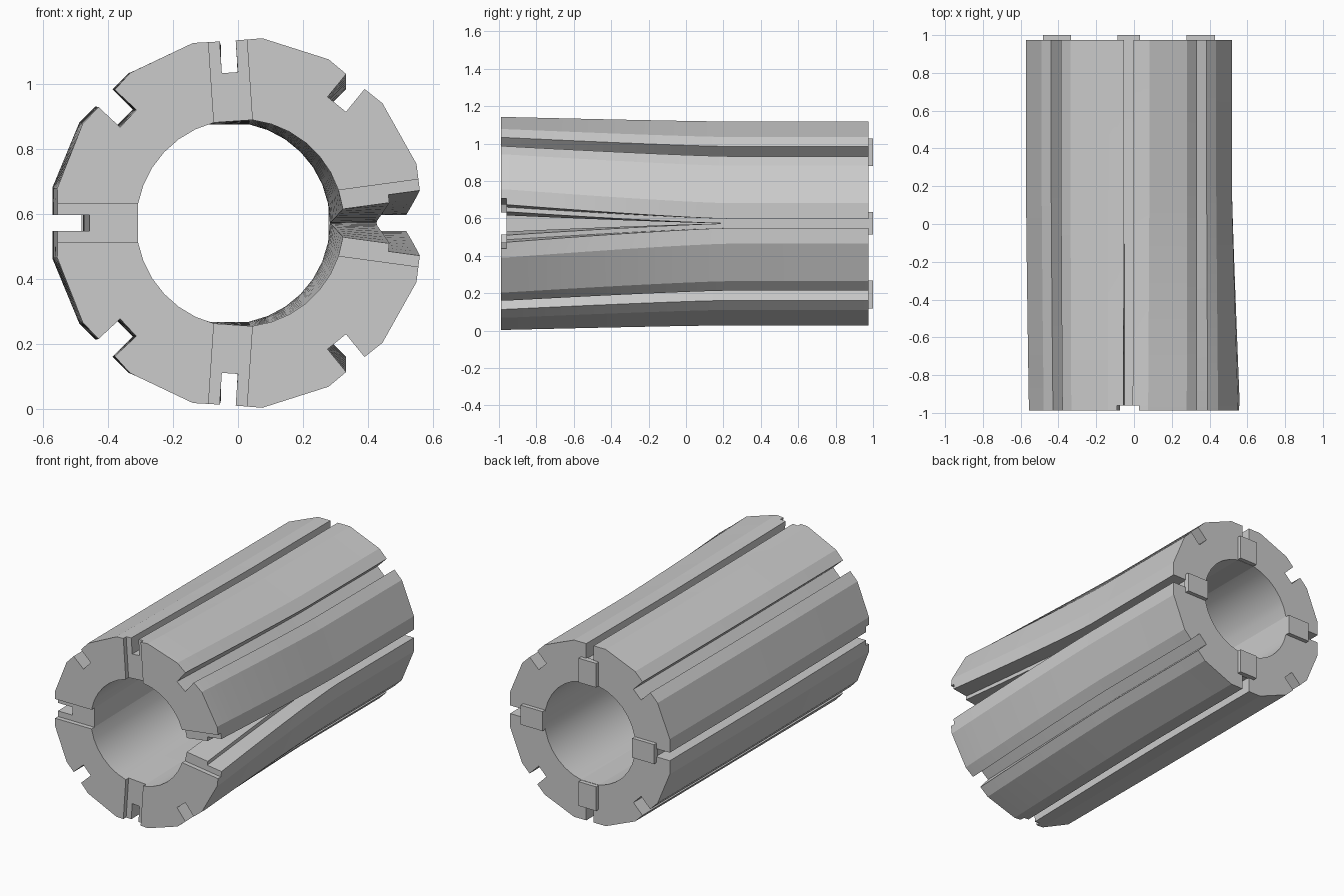
import bpy, bmesh
from math import sin, cos, atan2, asin, hypot, radians, pi
from mathutils import Matrix

if "Cube" in bpy.data.objects:
    bpy.data.objects.remove(bpy.data.objects["Cube"])

CX, CZ = -0.027, 0.573
FLAT, BORE = 0.545, 0.31             # outer flat distance, bore radius
SLOT, FLOOR = 0.025, 0.45            # axis slot half width, floor distance
DIAG, DFLOOR = 0.037, 0.457          # diagonal slot
KEY = 0.06                           # half width of end keys / key recesses
FRONT, RECESS, BACK = -0.988, -0.96, 0.975


def rot(p, a):
    return (p[0] * cos(a) - p[1] * sin(a), p[0] * sin(a) + p[1] * cos(a))


# One quarter of the section: outer run from key edge to key edge, and bore run
V = FLAT / cos(radians(11.25))
half = [(FLAT, KEY), (V * cos(radians(11.25)), V * sin(radians(11.25))),
        (V * cos(radians(33.75)), V * sin(radians(33.75)))]
half += [rot((FLAT, -DIAG), pi / 4), rot((DFLOOR, -DIAG), pi / 4)]
outer_quarter = half + [(b, a) for a, b in reversed(half)]
ka = asin(KEY / BORE)
bore_angles = [ka] + [radians(11.25 * i) for i in range(2, 7)] + [pi / 2 - ka]
bore_quarter = [(BORE * cos(a), BORE * sin(a)) for a in bore_angles]

# Full C-shaped section, slit at angle 0; each point is (radius, angle)
loop = []


def add(p, quad):
    x, y = p
    loop.append((hypot(x, y), atan2(y, x) + quad * pi / 2))
    return len(loop) - 1


outs, ins, mids = [], {}, {}
first = [add((FLOOR, 0), 0), add((FLOOR, SLOT), 0), add((FLAT, SLOT), 0)]
for q in range(4):
    outs.append([add(p, q) for p in outer_quarter])
    side = [(FLAT, -SLOT), (FLOOR, -SLOT)]
    if q < 3:
        side += [(FLOOR, SLOT), (FLAT, SLOT)]
    else:
        side += [(FLOOR, 0), (BORE, 0)]
    mids[q] = [add(p, q + 1) for p in side]
for q in reversed(range(4)):
    ins[q] = [add(p, q) for p in reversed(bore_quarter)]
last = add((BORE, 0), 0)


# The sleeve spreads open toward the front, hinging at the -x side
def place(r, a, y):
    t = max(0.0, (0.22 - y) / 1.2) ** 1.25
    a = pi + (a - pi) / (1 + 0.046 * t)
    r *= 1 + 0.032 * t
    return (CX + 0.034 * t + r * cos(a), y, CZ + r * sin(a))


def finish(bm, name):
    bmesh.ops.recalc_face_normals(bm, faces=bm.faces[:])
    me = bpy.data.meshes.new(name)
    bm.to_mesh(me)
    bm.free()
    ob = bpy.data.objects.new(name, me)
    bpy.context.collection.objects.link(ob)
    return ob


# Slotted sleeve: loft the section along y
bm = bmesh.new()
stations = [RECESS, -0.8, -0.65, -0.5, -0.35, -0.2, -0.08, 0.02, 0.12, 0.22, BACK]
rings = [[bm.verts.new(place(r, a, y)) for r, a in loop] for y in stations]
n = len(loop)
for A, B in zip(rings, rings[1:]):
    for i in range(n):
        j = (i + 1) % n
        bm.faces.new((A[i], A[j], B[j], B[i]))


def cap(ring):
    pads = []
    for q in range(4):
        pads.append(bm.faces.new([ring[i] for i in outs[q] + ins[q]]))
        if q < 3:
            idx = [outs[q][-1]] + mids[q] + [outs[q + 1][0], ins[q + 1][-1], ins[q][0]]
        else:
            idx = [outs[q][-1]] + mids[q] + [ins[q][0]]
        bm.faces.new([ring[i] for i in idx])
    bm.faces.new([ring[i] for i in first + [outs[0][0], ins[0][-1], last]])
    return pads


cap(rings[-1])
# Raised front pads leave the four radial key recesses between them
for f in bmesh.ops.extrude_discrete_faces(bm, faces=cap(rings[0]))['faces']:
    for v in f.verts:
        v.co.y = FRONT
sleeve = finish(bm, "slotted_sleeve")
bpy.context.view_layer.objects.active = sleeve
sleeve.select_set(True)
bpy.ops.object.shade_smooth_by_angle(angle=radians(15))
sleeve.select_set(False)

# Four keys standing on the back end
for k in range(4):
    bm = bmesh.new()
    r0, r1, y0 = 0.306, 0.455, BACK - 0.01
    bmesh.ops.create_cube(bm, size=1, matrix=Matrix.Translation(((r0 + r1) / 2, (y0 + 1) / 2, 0))
                          @ Matrix.Diagonal((r1 - r0, 1 - y0, 2 * KEY, 1)))
    bm.transform(Matrix.Translation((CX, 0, CZ)) @ Matrix.Rotation(k * pi / 2, 4, 'Y'))
    finish(bm, "back_key_%d" % (k + 1))
